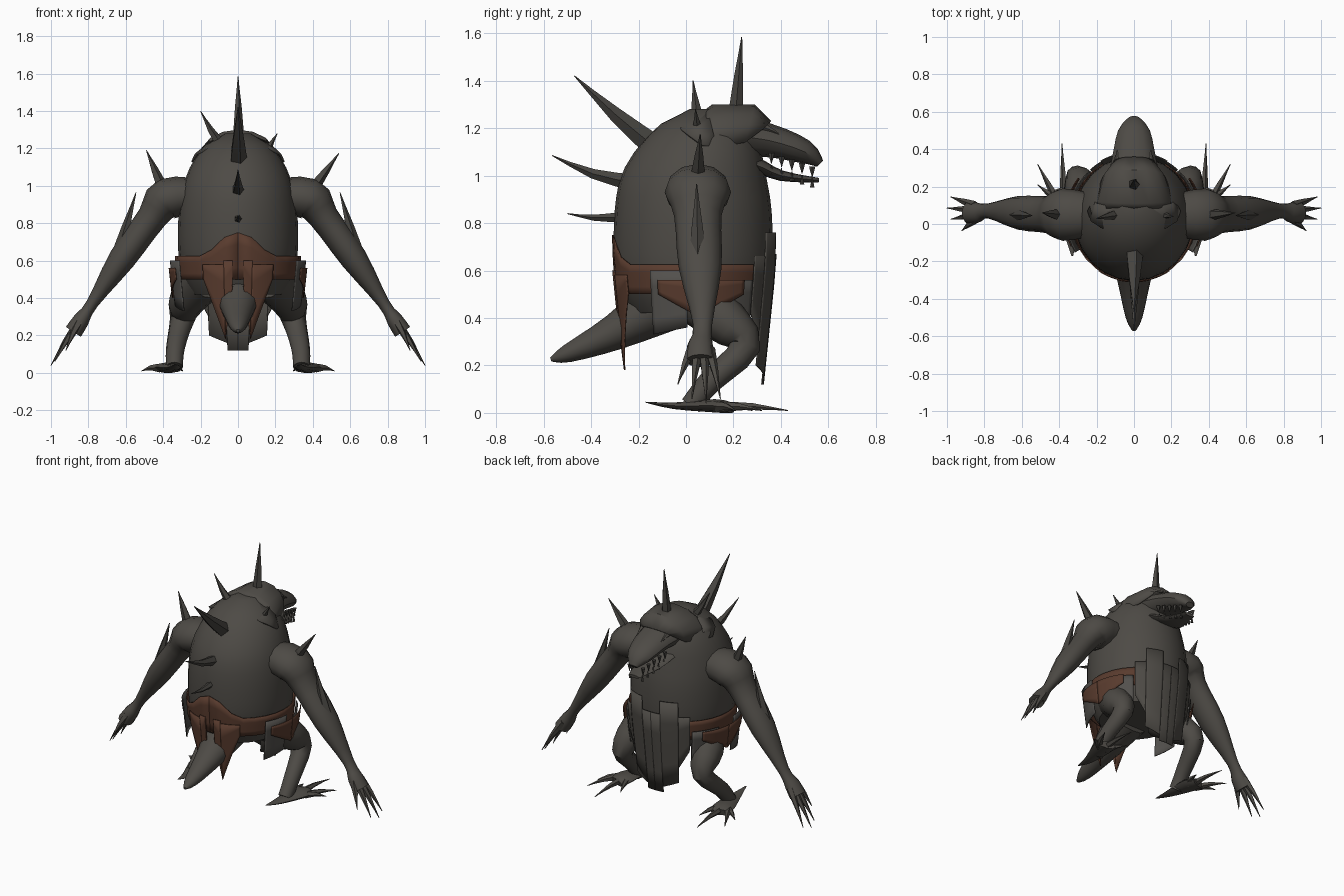
import bpy, bmesh, math
from mathutils import Vector

if "Cube" in bpy.data.objects:
    bpy.data.objects.remove(bpy.data.objects["Cube"])


def material(name, red, green, blue):
    mat = bpy.data.materials.new(name)
    mat.use_nodes = True
    color = (red, green, blue, 1)
    mat.diffuse_color = color
    mat.node_tree.nodes["Principled BSDF"].inputs["Base Color"].default_value = color
    return mat


HIDE = material("grey hide", .075, .069, .06)
HORN = material("dark horn", .062, .058, .051)
BROWN = material("brown leather", .1, .044, .027)
CLOTH = material("grey cloth", .085, .08, .073)
ACROSS, ALONG = Vector((1, 0, 0)), Vector((0, 1, 0))


def finish(name, bm, mat, mirror=False, thickness=0):
    bmesh.ops.recalc_face_normals(bm, faces=bm.faces)
    mesh = bpy.data.meshes.new(name)
    bm.to_mesh(mesh)
    bm.free()
    mesh.materials.append(mat)
    part = bpy.data.objects.new(name, mesh)
    bpy.context.collection.objects.link(part)
    bpy.ops.object.select_all(action="DESELECT")
    part.select_set(True)
    bpy.context.view_layer.objects.active = part
    bpy.ops.object.shade_smooth_by_angle(angle=math.radians(40))
    if thickness:
        part.modifiers.new("thickness", "SOLIDIFY").thickness = thickness
    if mirror:
        part.modifiers.new("mirror", "MIRROR").use_mirror_merge = False


def bridge(bm, rings, closed=False):
    for lower, upper in zip(rings, rings[1:]):
        count = len(lower)
        for i in range(count if closed else count - 1):
            j = (i + 1) % count
            bm.faces.new((lower[i], lower[j], upper[j], upper[i]))


def spline(points, steps):
    """Smooth curve through every point, radius included."""
    rows, last = [], len(points) - 1
    for i in range(last):
        around = [points[min(max(i + k, 0), last)] for k in (-1, 0, 1, 2)]
        for step in range(steps):
            t = step / steps
            rows.append([q + t * ((r - p) / 2 + t * (p - 2.5 * q + 2 * r - s / 2
                         + t * (1.5 * (q - r) + (s - p) / 2))) for p, q, r, s in zip(*around)])
    return rows + [points[last]]


def tube(name, points, mat=HIDE, ref=ACROSS, flat=1, sides=12, steps=3, mirror=False):
    """Loft through points of x, y, z and radius along ref; flat scales the other radius."""
    bm = bmesh.new()
    rows = spline(points, steps)
    centres = [Vector(row[:3]) for row in rows]
    rings = []
    for i, row in enumerate(rows):
        ahead = centres[min(i + 1, len(rows) - 1)] - centres[max(i - 1, 0)]
        ahead.normalize()
        wide = (ref - ahead * ref.dot(ahead)).normalized()
        tall = ahead.cross(wide) * flat
        ring = []
        for k in range(sides):
            turn = math.tau * k / sides
            spot = centres[i] + (wide * math.cos(turn) + tall * math.sin(turn)) * max(row[3], .002)
            spot.z = max(spot.z, 0)
            ring.append(bm.verts.new(spot))
        rings.append(ring)
    bridge(bm, rings, closed=True)
    bm.faces.new(rings[0])
    bm.faces.new(rings[-1])
    finish(name, bm, mat, mirror)


def spike(name, base, tip, radius, sag=0, mat=HORN, ref=ACROSS, mirror=False):
    """Tapering spike whose middle drops by sag."""
    middle = (Vector(base) + Vector(tip)) / 2
    middle.z -= sag
    points = [(*base, radius), (*middle, radius * .6), (*tip, 0)]
    tube(name, points, mat, ref, sides=5, steps=2, mirror=mirror)


def girth(z):
    """Centre y and radius of the egg-shaped torso at a height."""
    reach = .57 if z > .72 else .42
    radius = .335 * math.sqrt(1 - (abs(z - .72) / reach) ** 2.5)
    return .03 + .2 * max(0, z - 1), radius


# Torso
def build_torso():
    bm = bmesh.new()
    rings, levels, sides = [], 14, 24
    for level in range(levels + 1):
        z = .42 + .86 * level / levels
        y, radius = girth(z)
        turns = [math.tau * k / sides for k in range(sides)]
        rings.append([bm.verts.new((radius * .96 * math.cos(a), y + radius * math.sin(a), z))
                      for a in turns])
    bridge(bm, rings, closed=True)
    bm.faces.new(rings[0])
    bm.faces.new(rings[-1])
    finish("torso", bm, HIDE)


build_torso()

# Head, jaws, brows and teeth
tube("upper_head", [(0, .1, 1.18, .17), (0, .34, 1.15, .12), (0, .5, 1.1, .085),
                    (0, .565, 1.05, .03)], flat=.6)
tube("lower_jaw", [(0, .1, 1.08, .16), (0, .28, 1.05, .13), (0, .4, 1, .09), (0, .56, .98, .04)], flat=.25)
spike("brow", (.1, .25, 1.2), (.09, .4, 1.17), .03, sag=-.02, mat=HIDE, mirror=True)
for i in range(5):
    y, x, z = .36 + .043 * i, .095 - .011 * i, 1.095 - .014 * i
    spike("upper_tooth", (x, y, z), (x, y, z - .045), .014, mirror=True)
    spike("lower_tooth", (x * .9, y, z - .09), (x * .9, y, z - .05), .01, mirror=True)


# Hood plates: each arch runs over a crown (y, z) between two rims (y, z)
def hood(name, *arches):
    bm = bmesh.new()
    rings, segments = [], 8
    for crown, rim, width in arches:
        ring = []
        for k in range(segments + 1):
            turn = math.pi * k / segments
            y, z = Vector(rim).lerp(Vector(crown), math.sin(turn) ** .8)
            ring.append(bm.verts.new((width * math.cos(turn), y, z)))
        rings.append(ring)
    bridge(bm, rings)
    finish(name, bm, HIDE, thickness=.012)


hood("hood_collar", ((-.05, 1.22), (.07, 1.13), .25), ((.09, 1.28), (.13, 1.12), .22))
hood("hood_cap", ((.07, 1.27), (.09, 1.12), .21), ((.11, 1.3), (.13, 1.12), .21),
     ((.29, 1.3), (.25, 1.14), .17), ((.36, 1.23), (.33, 1.2), .11))

# Horn and spikes
spike("head_horn", (0, .21, 1.27), (0, .235, 1.585), .032)
spike("upper_back_spike", (0, -.13, 1.12), (0, -.47, 1.42), .052, sag=.01)
spike("middle_back_spike", (0, -.22, .97), (0, -.565, 1.085), .036, sag=.02)
spike("lower_back_spike", (0, -.28, .825), (0, -.5, .84), .022, sag=.01)
spike("right_neck_spike", (-.1, .05, 1.23), (-.2, .03, 1.4), .028, sag=.01)
spike("left_neck_spike", (.14, .05, 1.17), (.21, .04, 1.28), .025)
spike("right_shoulder_spike", (-.41, .05, 1), (-.49, .06, 1.19), .032)
spike("left_shoulder_spike", (.41, .05, 1), (.54, .06, 1.175), .032)
spike("forearm_blade", (.65, .05, .59), (.545, .045, .965), .042, mirror=True)

# Arms and clawed hands
tube("arm", [(.2, .05, .95, .11), (.38, .05, .93, .14), (.46, .05, .83, .1), (.62, .06, .61, .09),
             (.78, .07, .37, .04), (.84, .06, .28, .055), (.88, .06, .22, .06)],
     ref=ALONG, flat=.8, mirror=True)
for i in range(4):
    y, curl = .06 * i - .035, .02 * (i - 2) ** 2
    spike("finger", (.85, .04 + y * .4, .27), (1 - curl, y, .04 + curl), .025, sag=-.01,
          mat=HIDE, ref=ALONG, mirror=True)

# Legs and splayed feet
tube("leg", [(.18, .03, .5, .12), (.27, .16, .39, .1), (.3, .25, .28, .065), (.335, .1, .13, .05),
             (.34, .02, .03, .045)], mirror=True)
tube("foot", [(.33, -.17, .045, .005), (.34, -.05, .03, .035), (.37, .12, .03, .07),
              (.39, .19, .02, .06)], flat=.4, sides=8, mirror=True)
for x, y in [(-.08, .15), (.01, .3), (.14, .19), (.14, .08)]:
    spike("toe", (.37 + x * .3, .13, .025), (.375 + x, .13 + y, .01), .024, sag=-.01,
          mat=HIDE, ref=Vector((y, -x, 0)).normalized(), mirror=True)

# Tail
tube("tail", [(0, -.08, .47, .15), (0, -.3, .34, .09), (0, -.5, .25, .045), (0, -.57, .225, .01)], flat=.85)


# Garments hang round the torso; span is in degrees from the back
def drape(name, span, top, bottoms, mat, gap, crest=0):
    bm = bmesh.new()
    columns, rows, rings = 12, 4, []
    for i in range(columns + 1):
        part = i / columns
        turn = math.radians(span[0] + (span[1] - span[0]) * part)
        high = top + crest * max(0, math.cos(min(turn * 3, math.pi)))
        low = bottoms[0] + (bottoms[-1] - bottoms[0]) * part
        ring = []
        for k in range(rows + 1):
            z = high + (low - high) * k / rows
            y, radius = girth(max(z, .62))
            radius = (radius + gap) * (1 - .3 * max(0, .6 - z))
            ring.append(bm.verts.new((radius * math.sin(turn), y - radius * math.cos(turn), z)))
        rings.append(ring)
    bridge(bm, rings)
    finish(name, bm, mat, mirror=True, thickness=.006)


drape("belt", (0, 150), .625, [.5], BROWN, .006, crest=.125)
drape("back_flap_inner", (5, 13), .6, [.46, .18], BROWN, .012)
drape("back_flap_outer", (13, 34), .58, [.18, .5], BROWN, .012)
drape("front_flap_middle", (169, 180), .67, [.12], HIDE, .018)
drape("front_flap_side", (150, 169), .76, [.2, .16], HIDE, .022)
drape("front_flap_edge", (138, 150), .66, [.42, .3], HIDE, .018)
drape("rear_side_cloth", (60, 86), .6, [.33, .36], CLOTH, .035)
drape("fore_side_cloth", (106, 136), .56, [.35], CLOTH, .025)
drape("side_patch_rear", (66, 95), .56, [.5, .4], BROWN, .045)
drape("side_patch_fore", (95, 126), .56, [.4, .5], BROWN, .045)
